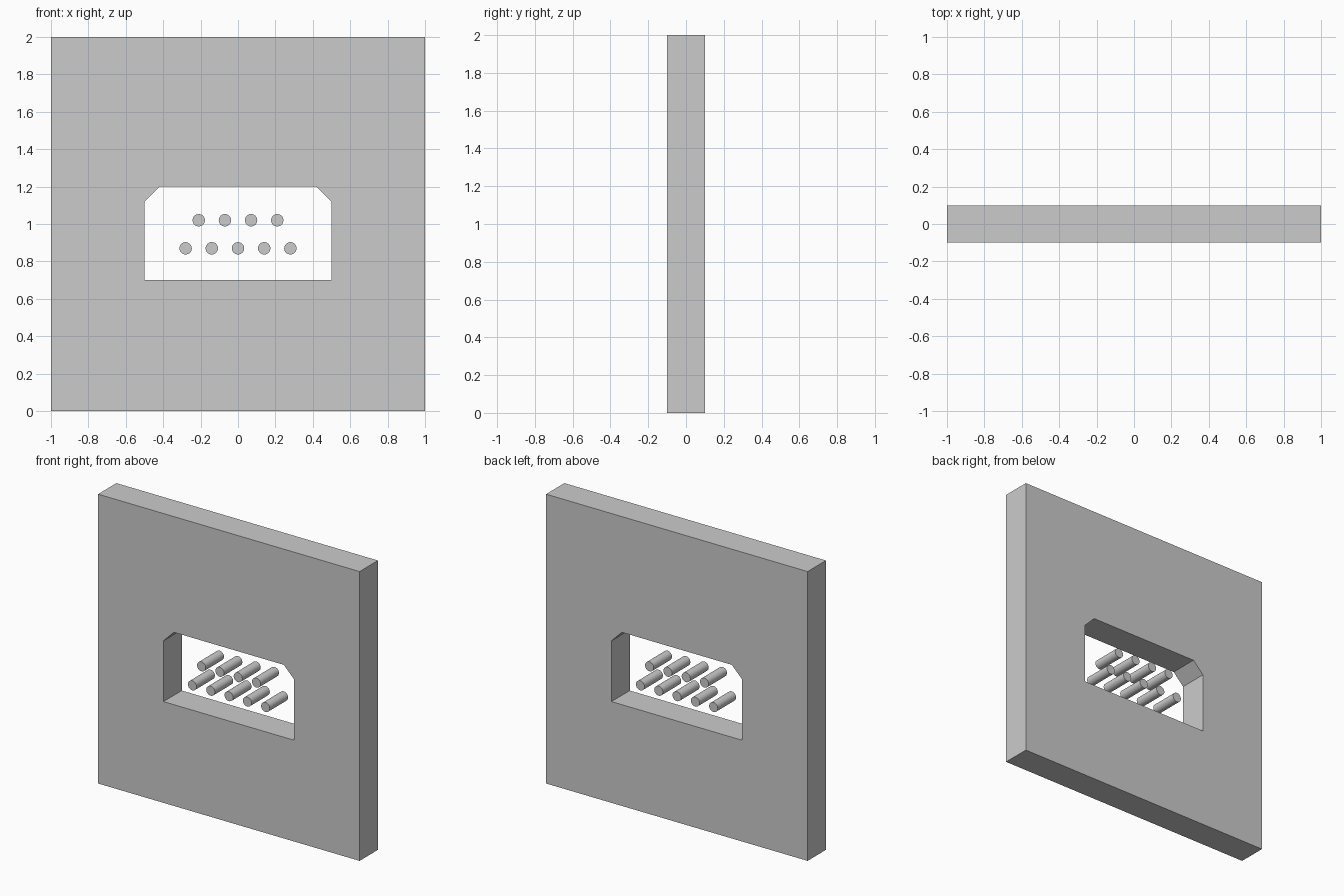
import bpy, bmesh, math
from mathutils import Vector

if "Cube" in bpy.data.objects:
    bpy.data.objects.remove(bpy.data.objects["Cube"])

DEPTH = 0.2
PIN_RADIUS = 0.033


def add_loop(bm, points):
    verts = [bm.verts.new((x, -DEPTH / 2, z)) for x, z in points]
    return [bm.edges.new((a, b)) for a, b in zip(verts, verts[1:] + verts[:1])]


def make_panel(name, outline, opening):
    # Fill between outline and opening, then extrude through the thickness
    bm = bmesh.new()
    edges = add_loop(bm, outline) + add_loop(bm, opening)
    bmesh.ops.triangle_fill(bm, edges=edges, use_beauty=True, normal=Vector((0, -1, 0)))
    ext = bmesh.ops.extrude_face_region(bm, geom=bm.faces[:], use_keep_orig=True)
    moved = [g for g in ext["geom"] if isinstance(g, bmesh.types.BMVert)]
    bmesh.ops.translate(bm, verts=moved, vec=(0, DEPTH, 0))
    bmesh.ops.recalc_face_normals(bm, faces=bm.faces)
    mesh = bpy.data.meshes.new(name)
    bm.to_mesh(mesh)
    bm.free()
    obj = bpy.data.objects.new(name, mesh)
    bpy.context.collection.objects.link(obj)


def make_pin(name, x, z):
    bpy.ops.mesh.primitive_cylinder_add(vertices=32, radius=PIN_RADIUS, depth=DEPTH,
                                        location=(x, 0, z), rotation=(math.pi / 2, 0, 0))
    bpy.context.object.name = name
    bpy.ops.object.shade_smooth_by_angle()


# Square plate with a connector opening, upper corners chamfered
make_panel("plate",
           [(-1, 0), (1, 0), (1, 2), (-1, 2)],
           [(-0.5, 0.7), (0.5, 0.7), (0.5, 1.12), (0.42, 1.2), (-0.42, 1.2), (-0.5, 1.12)])

# Two staggered rows of contact pins
for row, count, z in (("upper", 4, 1.02), ("lower", 5, 0.87)):
    for i in range(count):
        make_pin(f"{row}_pin_{i + 1}", (i - (count - 1) / 2) * 0.14, z)
